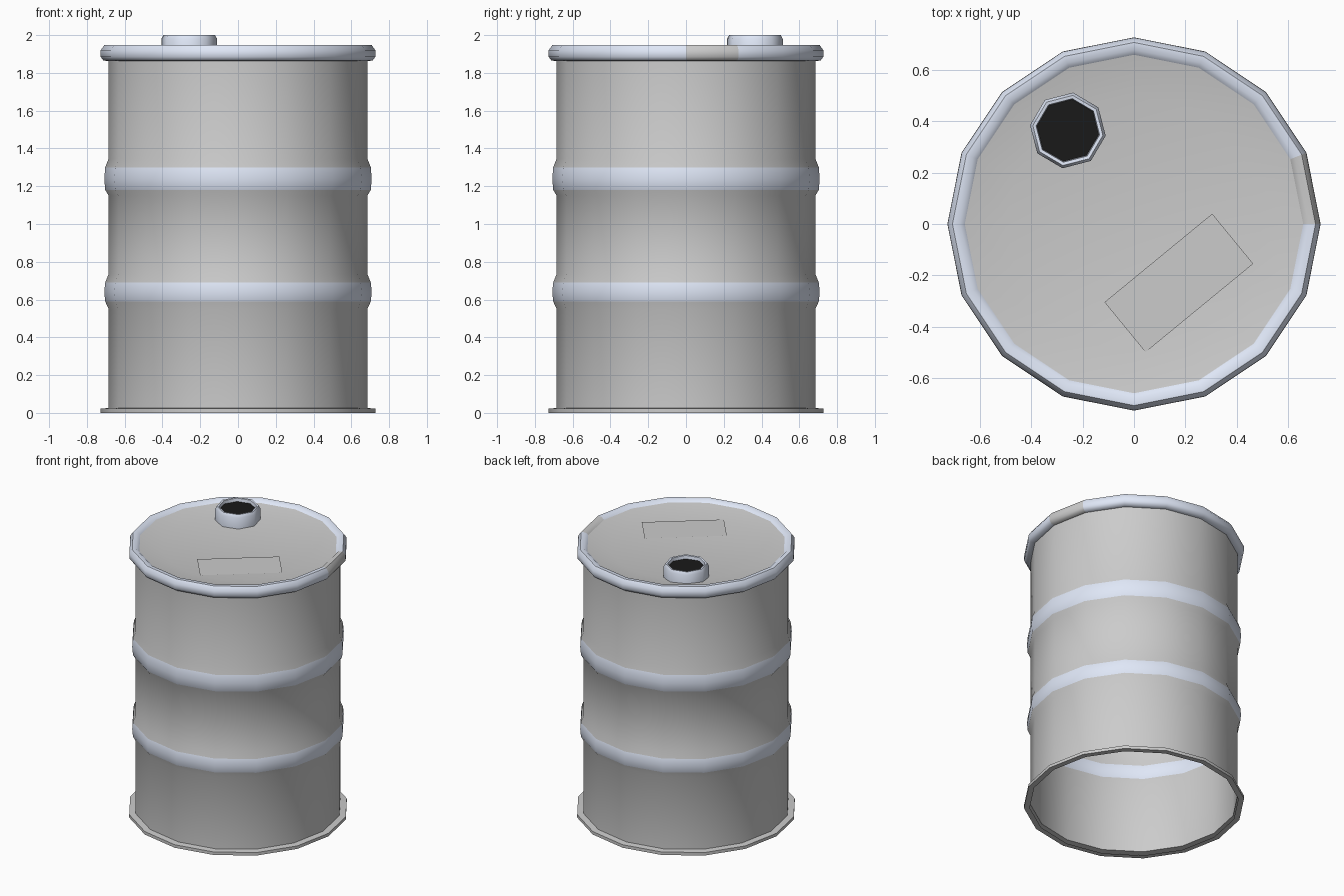
import bpy, bmesh
from math import sin, cos, tau, radians

if "Cube" in bpy.data.objects:
    bpy.data.objects.remove(bpy.data.objects["Cube"])


def material(name, rgb):
    m = bpy.data.materials.new(name)
    m.diffuse_color = (*rgb, 1)
    m.use_nodes = True
    m.node_tree.nodes["Principled BSDF"].inputs["Base Color"].default_value = m.diffuse_color
    return m


grey = material("grey_paint", (0.78, 0.76, 0.76))
steel = material("blue_steel", (0.74, 0.80, 0.93))
black = material("black", (0.01, 0.01, 0.01))
pale = material("pale_label", (0.83, 0.85, 0.83))


def finish(name, bm, mats, smooth_angle=None):
    me = bpy.data.meshes.new(name)
    bm.to_mesh(me)
    bm.free()
    ob = bpy.data.objects.new(name, me)
    bpy.context.collection.objects.link(ob)
    for m in mats:
        me.materials.append(m)
    if smooth_angle:
        bpy.ops.object.select_all(action='DESELECT')
        ob.select_set(True)
        bpy.context.view_layer.objects.active = ob
        bpy.ops.object.shade_smooth_by_angle(angle=radians(smooth_angle))
    return ob


def lathe(name, profile, sides, mats, bands=(), centre=(0, 0), turn=0,
          cap=False, smooth=50):
    """Spin (radius, z) points; bands lists profile steps using mats[1].
    Profiles running upwards on the outside give outward normals."""
    bm = bmesh.new()
    rings = []
    for r, z in profile:
        rings.append([bm.verts.new((centre[0] + r * cos(tau * i / sides + turn),
                                    centre[1] + r * sin(tau * i / sides + turn), z))
                      for i in range(sides)])
    for k, (a, b) in enumerate(zip(rings, rings[1:])):
        for i in range(sides):
            j = (i + 1) % sides
            f = bm.faces.new((a[i], a[j], b[j], b[i]))
            f.material_index = 1 if k in bands else 0
    if cap:
        bm.faces.new(rings[-1])
    return finish(name, bm, mats, smooth)


# Open-bottomed sheet body with foot flange and two swaged hoops
body = [(0.69, 0), (0.728, 0), (0.728, 0.022), (0.685, 0.026),
        (0.685, 0.55), (0.703, 0.59), (0.708, 0.64), (0.703, 0.69), (0.685, 0.735),
        (0.685, 1.15), (0.703, 1.18), (0.708, 1.24), (0.703, 1.30), (0.685, 1.345),
        (0.685, 1.865)]
lathe("barrel_body", body, 16, [grey, steel], bands=(5, 6, 10, 11))

# Rolled top rim, with one unpainted segment
rim = [(0.685, 1.863), (0.712, 1.865), (0.727, 1.885), (0.727, 1.92),
       (0.708, 1.947), (0.68, 1.947), (0.66, 1.93)]
rim_ob = lathe("top_rim", rim, 16, [steel, grey])
for p in rim_ob.data.polygons:
    if p.index % 16 == 0:
        p.material_index = 1

# Shallow dished lid
lathe("lid", [(0.66, 1.93), (0.5, 1.90)], 16, [grey], cap=True)

# Filler neck with dark opening
spot, turn = (-0.258, 0.365), radians(-8)
lathe("filler_neck", [(0.149, 1.895), (0.149, 1.98), (0.138, 2.0), (0.125, 1.998),
                      (0.122, 1.975)], 8, [steel], centre=spot, turn=turn)
lathe("filler_opening", [(0.123, 1.975), (0.06, 1.975)], 8, [black],
      centre=spot, turn=turn, cap=True)

# Label plate lying on the lid
bm = bmesh.new()
bm.faces.new([bm.verts.new((x, y, 1.906)) for x, y in
              ((-0.115, -0.305), (0.045, -0.5), (0.465, -0.155), (0.305, 0.04))])
finish("label_plate", bm, [pale])
